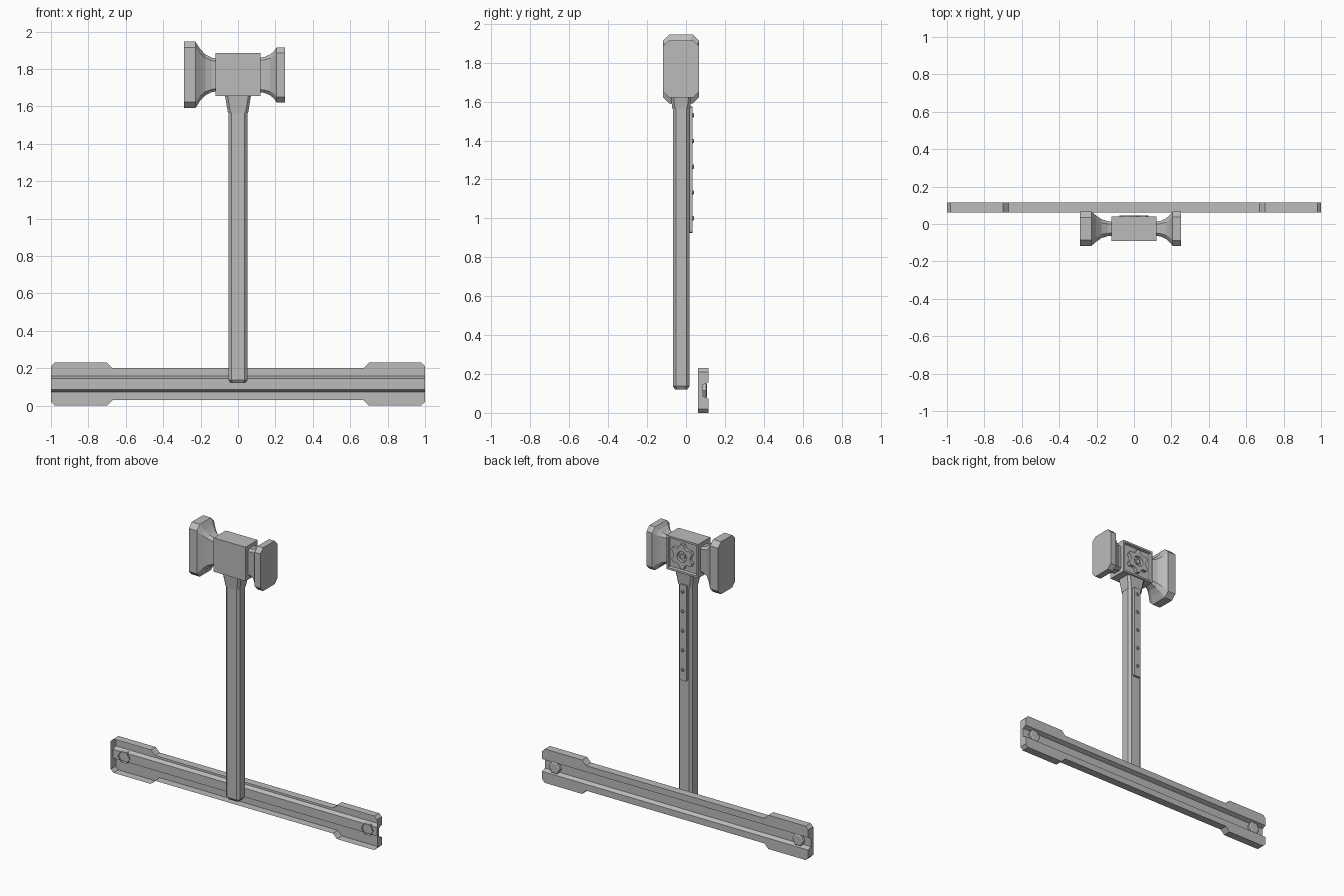
import bpy, bmesh, math
from mathutils import Vector

cube = bpy.data.objects.get("Cube")
if cube:
    bpy.data.objects.remove(cube, do_unlink=True)

GREY = (0.5, 0.5, 0.5, 1.0)
mat = bpy.data.materials.new("plain_grey")
mat.use_nodes = True
mat.diffuse_color = GREY
bsdf = mat.node_tree.nodes["Principled BSDF"]
bsdf.inputs["Base Color"].default_value = GREY
bsdf.inputs["Roughness"].default_value = 0.8

HEAD_Y, HEAD_Z = -0.025, 1.768


def finish(bm, name):
    bmesh.ops.remove_doubles(bm, verts=bm.verts[:], dist=0.0001)
    bmesh.ops.recalc_face_normals(bm, faces=bm.faces[:])
    mesh = bpy.data.meshes.new(name)
    bm.to_mesh(mesh)
    bm.free()
    mesh.materials.append(mat)
    obj = bpy.data.objects.new(name, mesh)
    bpy.context.collection.objects.link(obj)
    return obj


def face(bm, points):
    return bm.faces.new([bm.verts.new(p) for p in points])


def chamfered_rect(a, b, c):
    return [(a, b - c), (a - c, b), (c - a, b), (-a, b - c),
            (-a, c - b), (c - a, -b), (a - c, -b), (a, c - b)]


def loft(name, rings, place, caps=(True, True)):
    """Skin a list of (position, 2D outline) sections."""
    bm = bmesh.new()
    loops = [[bm.verts.new(place(t, u, v)) for u, v in outline] for t, outline in rings]
    n = len(loops[0])
    for lower, upper in zip(loops, loops[1:]):
        for i in range(n):
            j = (i + 1) % n
            bm.faces.new((lower[i], lower[j], upper[j], upper[i]))
    for loop, wanted in zip((loops[0], loops[-1]), caps):
        if wanted:
            bm.faces.new(loop)
    return finish(bm, name)


def along_x(t, u, v):
    return (t, HEAD_Y + u, HEAD_Z + v)


def along_z(t, u, v):
    return (u, HEAD_Y + v, t)


def polygon(r, n, turn=0.0):
    return [(r * math.cos(turn + math.tau * i / n), r * math.sin(turn + math.tau * i / n))
            for i in range(n)]


def along_y(x, z):
    return lambda t, u, v: (x + u, t, z + v)


# Handle with chamfered edges and a chamfered butt
loft("handle", [(0.12, chamfered_rect(0.04, 0.031, 0.012)),
                (0.137, chamfered_rect(0.052, 0.043, 0.016)),
                (1.60, chamfered_rect(0.052, 0.043, 0.016))], along_z)

# Collar tapering from the head down to the handle
loft("collar", [(1.565, chamfered_rect(0.054, 0.046, 0.014)),
                (1.655, chamfered_rect(0.069, 0.055, 0.014))], along_z)

# Two flared striking heads: (x, half depth, half height, chamfer)
large = [(-0.10, 0.037, 0.085, 0.015), (-0.14, 0.04, 0.092, 0.015),
         (-0.175, 0.051, 0.11, 0.02), (-0.202, 0.07, 0.138, 0.025),
         (-0.228, 0.092, 0.178, 0.032), (-0.288, 0.092, 0.178, 0.032)]
small = [(0.10, 0.037, 0.09, 0.015), (0.14, 0.041, 0.096, 0.015),
         (0.17, 0.054, 0.108, 0.02), (0.19, 0.072, 0.124, 0.025),
         (0.207, 0.092, 0.147, 0.03), (0.25, 0.092, 0.147, 0.03)]
for name, rows in (("large_striking_head", large), ("small_striking_head", small)):
    loft(name, [(x, chamfered_rect(a, b, c)) for x, a, b, c in rows], along_x)

# Central block with a recessed panel on the back
bm = bmesh.new()
bmesh.ops.create_cube(bm, size=1)
for v in bm.verts:
    v.co = Vector((0, HEAD_Y, 1.77)) + v.co * Vector((0.24, 0.13, 0.23))
bm.normal_update()
panel = [f for f in bm.faces if f.normal.y > 0.9]
bmesh.ops.inset_region(bm, faces=panel, thickness=0.018)
bmesh.ops.inset_region(bm, faces=panel, thickness=0.006, depth=-0.016)
finish(bm, "head_block")

# Gear ring set in the panel
bm = bmesh.new()
steps = 24
radii = (0.062, 0.084, 0.084, 0.062)


def gear_point(i, r, y):
    a = math.tau * (i % steps + 0.5) / steps
    return (r * math.cos(a), y, 1.77 + r * math.sin(a))


for i in range(steps):
    r0, r1 = radii[i % 4], radii[(i + 1) % 4]
    back, front, hole = 0.046, 0.02, 0.036
    face(bm, [gear_point(i, r0, back), gear_point(i + 1, r1, back),
              gear_point(i + 1, hole, back), gear_point(i, hole, back)])
    for s0, s1 in ((r0, r1), (hole, hole)):
        face(bm, [gear_point(i, s0, back), gear_point(i + 1, s1, back),
                  gear_point(i + 1, s1, front), gear_point(i, s0, front)])
finish(bm, "gear_ring")
loft("gear_hub", [(0.02, polygon(0.018, 8)), (0.04, polygon(0.018, 8))], along_y(0, 1.77))

# Reinforcing strip with rivets on the back of the handle
strip = chamfered_rect(0.026, 0.325, 0.004)
loft("back_strip", [(0.0, strip), (0.034, strip)], along_y(0, 1.25))
for k in range(5):
    loft("strip_rivet", [(0.03, polygon(0.012, 8)), (0.038, polygon(0.011, 8)),
                         (0.041, polygon(0.007, 8))], along_y(0, 1.0 + 0.1325 * k))

# Wall rail: a shell open at the front with a channel pressed into its back
FRONT, BACK, FLOOR, MID = 0.062, 0.116, 0.088, 0.115
half = [(1, 0.042), (1, 0.095), (0.98, 0.115), (0.70, 0.115), (0.67, 0.085)]
outline = half + [(-x, h) for x, h in reversed(half)]
bm = bmesh.new()
for s in (1, -1):
    def at(x, y, h):
        return (x, y, MID + s * h)
    face(bm, [at(x, BACK, h) for x, h in outline])
    for (x0, h0), (x1, h1) in zip(outline, outline[1:]):
        face(bm, [at(x0, FRONT, h0), at(x1, FRONT, h1), at(x1, BACK, h1), at(x0, BACK, h0)])
    for (y0, h0), (y1, h1) in (((BACK, 0.042), (FLOOR, 0.03)), ((FLOOR, 0.03), (FLOOR, 0))):
        face(bm, [at(-1, y0, h0), at(1, y0, h0), at(1, y1, h1), at(-1, y1, h1)])
    for x in (-1, 1):
        face(bm, [at(x, FRONT, 0), at(x, FLOOR, 0), at(x, FLOOR, 0.03),
                  at(x, BACK, 0.042), at(x, FRONT, 0.042)])
bmesh.ops.remove_doubles(bm, verts=bm.verts[:], dist=0.0001)
bmesh.ops.recalc_face_normals(bm, faces=bm.faces[:])
if max(bm.faces, key=lambda f: f.calc_area()).normal.y < 0:
    bmesh.ops.reverse_faces(bm, faces=bm.faces[:])
mesh = bpy.data.meshes.new("wall_rail")
bm.to_mesh(mesh)
bm.free()
mesh.materials.append(mat)
bpy.context.collection.objects.link(bpy.data.objects.new("wall_rail", mesh))

# Hexagonal bolts sitting in the channel
for side, x in (("left", 0.915), ("right", -0.915)):
    loft(side + "_rail_bolt", [(0.08, polygon(0.043, 6)), (0.104, polygon(0.043, 6)),
                               (0.109, polygon(0.034, 6))], along_y(x, MID), caps=(False, True))
